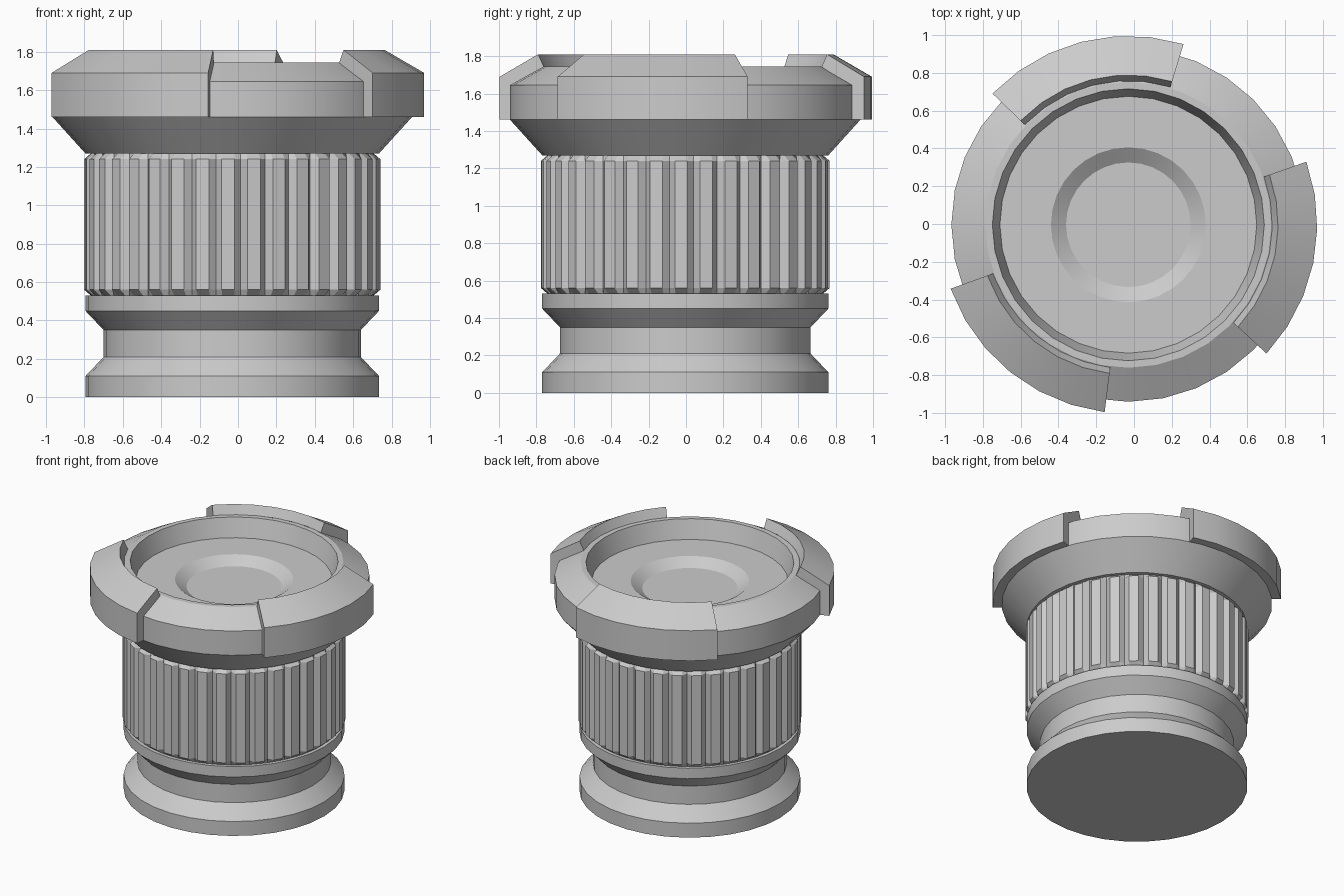
import bpy
from math import radians, cos, sin, pi

if "Cube" in bpy.data.objects:
    bpy.data.objects.remove(bpy.data.objects["Cube"])

CX, CY = -0.03, -0.004   # axis of the turned body
SIDES = 32


def ring_mesh(name, rows, angles, closed=True, caps=False):
    """Skin rows of (radius list, z) around the axis, ordered bottom to top outside."""
    n = len(angles)
    verts, faces = [], []
    for radii, z in rows:
        verts += [(CX + r * cos(a), CY + r * sin(a), z) for r, a in zip(radii, angles)]
    for i in range(len(rows) - 1):
        for j in range(n if closed else n - 1):
            k = (j + 1) % n
            faces.append((i * n + j, i * n + k, (i + 1) * n + k, (i + 1) * n + j))
    if caps:
        start = [i * n for i in range(len(rows))]
        faces += [start, [i + n - 1 for i in reversed(start)]]
    if closed and caps is False:
        # a profile that starts or ends flat gets one disc face
        if name == "base":
            faces.append(list(reversed(range(n))))
        if name == "head":
            faces.append(list(range((len(rows) - 1) * n, len(rows) * n)))
    me = bpy.data.meshes.new(name)
    me.from_pydata(verts, [], faces)
    me.update()
    ob = bpy.data.objects.new(name, me)
    bpy.context.collection.objects.link(ob)
    bpy.ops.object.select_all(action='DESELECT')
    ob.select_set(True)
    bpy.context.view_layer.objects.active = ob
    bpy.ops.object.shade_smooth_by_angle(angle=radians(20))
    return ob


def lathe(name, profile):
    angles = [2 * pi * j / SIDES for j in range(SIDES)]
    return ring_mesh(name, [([r] * SIDES, z) for r, z in profile], angles)


# Base with waisted groove
lathe("base", [(0.765, 0), (0.765, 0.11), (0.67, 0.21), (0.67, 0.35),
               (0.765, 0.45), (0.765, 0.53), (0.73, 0.53)])

# Fluted grip: valley, flat start, flat end for each tooth
TEETH = 36
step = 2 * pi / TEETH
angles, outer = [], []
for t in range(TEETH):
    a = radians(-86.6) + t * step
    angles += [a, a + 0.25 * step, a + 0.75 * step]
    outer += [0.737, 0.772, 0.772]
inner = [0.737] * len(angles)
ring_mesh("grip", [(inner, 0.53), (outer, 0.56), (outer, 1.24), (inner, 1.27)], angles)

# Flared head with rim, basin and central recess
lathe("head", [(0.73, 1.27), (0.765, 1.27), (0.937, 1.46), (0.937, 1.645),
               (0.757, 1.745), (0.72, 1.745), (0.68, 1.605),
               (0.41, 1.605), (0.33, 1.55)])

# Three raised rim lugs
LUG = [(0.925, 1.46), (1.0, 1.46), (1.0, 1.69), (0.793, 1.81), (0.762, 1.742), (0.925, 1.645)]
for i, (a0, a1) in enumerate([(73, 136), (199.8, 262.8), (-43, 19.5)]):
    angles = [radians(a0 + (a1 - a0) * j / 6) for j in range(7)]
    ring_mesh(f"rim_lug_{i + 1}", [([r] * 7, z) for r, z in LUG], angles,
              closed=False, caps=True)
